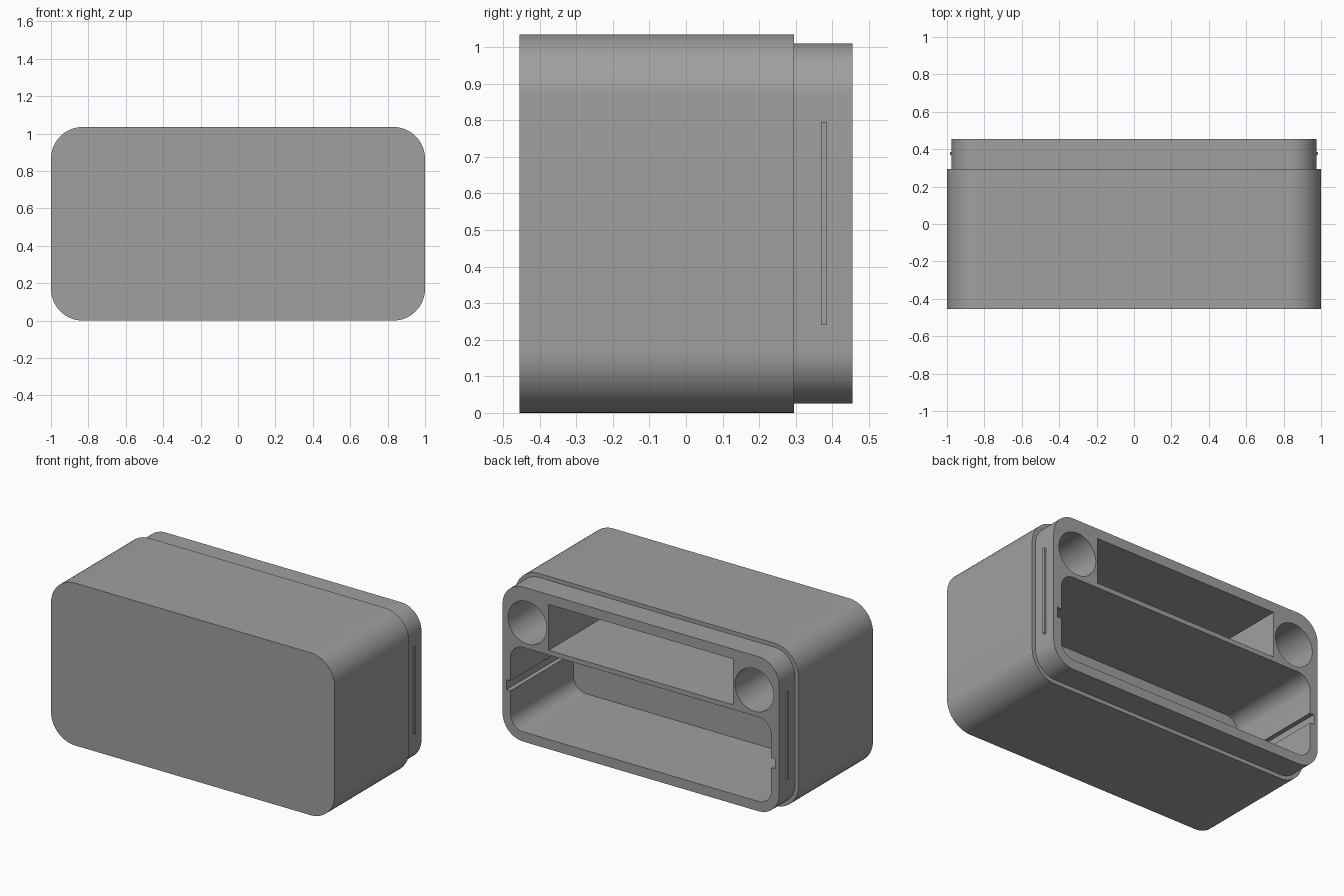
import bpy, bmesh, math

if "Cube" in bpy.data.objects:
    bpy.data.objects.remove(bpy.data.objects["Cube"])

grey = bpy.data.materials.new("grey")
grey.diffuse_color = (0.35, 0.35, 0.35, 1)
grey.use_nodes = True
grey.node_tree.nodes["Principled BSDF"].inputs["Base Color"].default_value = grey.diffuse_color


def prism(name, x0, x1, z0, z1, y0, y1, radius=0.0, steps=16):
    """Rounded rectangle in the XZ plane, extruded along Y."""
    pts = []
    corners = [(x1, z1, 0), (x0, z1, 90), (x0, z0, 180), (x1, z0, 270)]
    for cx, cz, start in corners:
        if radius == 0:
            pts.append((cx, cz))
            continue
        ox = cx - math.copysign(radius, cx - (x0 + x1) / 2)
        oz = cz - math.copysign(radius, cz - (z0 + z1) / 2)
        for i in range(steps + 1):
            a = math.radians(start + 90 * i / steps)
            p = (ox + radius * math.cos(a), oz + radius * math.sin(a))
            if not pts or math.dist(p, pts[-1]) > 1e-5:
                pts.append(p)
    if math.dist(pts[0], pts[-1]) < 1e-5:
        pts.pop()
    bm = bmesh.new()
    face = bm.faces.new([bm.verts.new((x, y0, z)) for x, z in pts])
    res = bmesh.ops.extrude_face_region(bm, geom=[face])
    moved = [v for v in res["geom"] if isinstance(v, bmesh.types.BMVert)]
    bmesh.ops.translate(bm, verts=moved, vec=(0, y1 - y0, 0))
    bmesh.ops.recalc_face_normals(bm, faces=bm.faces)
    mesh = bpy.data.meshes.new(name)
    bm.to_mesh(mesh)
    bm.free()
    obj = bpy.data.objects.new(name, mesh)
    bpy.context.collection.objects.link(obj)
    mesh.materials.append(grey)
    return obj


def combine(target, tool, operation):
    """Apply a boolean and remove the tool object."""
    mod = target.modifiers.new(operation.lower(), 'BOOLEAN')
    mod.object = tool
    mod.operation = operation
    mod.solver = 'EXACT'
    bpy.context.view_layer.objects.active = target
    bpy.ops.object.modifier_apply(modifier=mod.name)
    bpy.data.objects.remove(tool, do_unlink=True)


BACK, STEP, FRONT = 0.455, 0.295, -0.455
FLOOR, OPEN = -0.18, 0.6      # cavity end and cutter overshoot

# Outer body with the narrower neck behind it
case = prism("case_body", -1, 1, 0, 1.035, FRONT, STEP, 0.17)
combine(case, prism("neck", -0.975, 0.975, 0.025, 1.01, 0.1, BACK, 0.145), 'UNION')

# Large lower cavity, guide grooves and upper compartment
combine(case, prism("cavity", -0.919, 0.919, 0.087, 0.625, FLOOR, OPEN, 0.09), 'DIFFERENCE')
for s in (-1, 1):
    xs = sorted((s * 0.88, s * 0.947))
    combine(case, prism("groove", *xs, 0.325, 0.388, FLOOR, OPEN), 'DIFFERENCE')
combine(case, prism("compartment", -0.65, 0.65, 0.655, 0.947, FLOOR, OPEN), 'DIFFERENCE')

# Round bores in the upper corners
for s in (-1, 1):
    x, z, r = s * 0.80, 0.79, 0.136
    combine(case, prism("bore", x - r, x + r, z - r, z + r, FLOOR, OPEN, r), 'DIFFERENCE')

# Thin snap ridges on both sides of the neck
for s, side in ((-1, "left"), (1, "right")):
    xs = sorted((s * 0.97, s * 0.984))
    prism("snap_ridge_" + side, *xs, 0.24, 0.795, 0.369, 0.385)

bpy.ops.object.select_all(action='DESELECT')
case.select_set(True)
bpy.context.view_layer.objects.active = case
bpy.ops.object.shade_smooth_by_angle(angle=math.radians(30))
